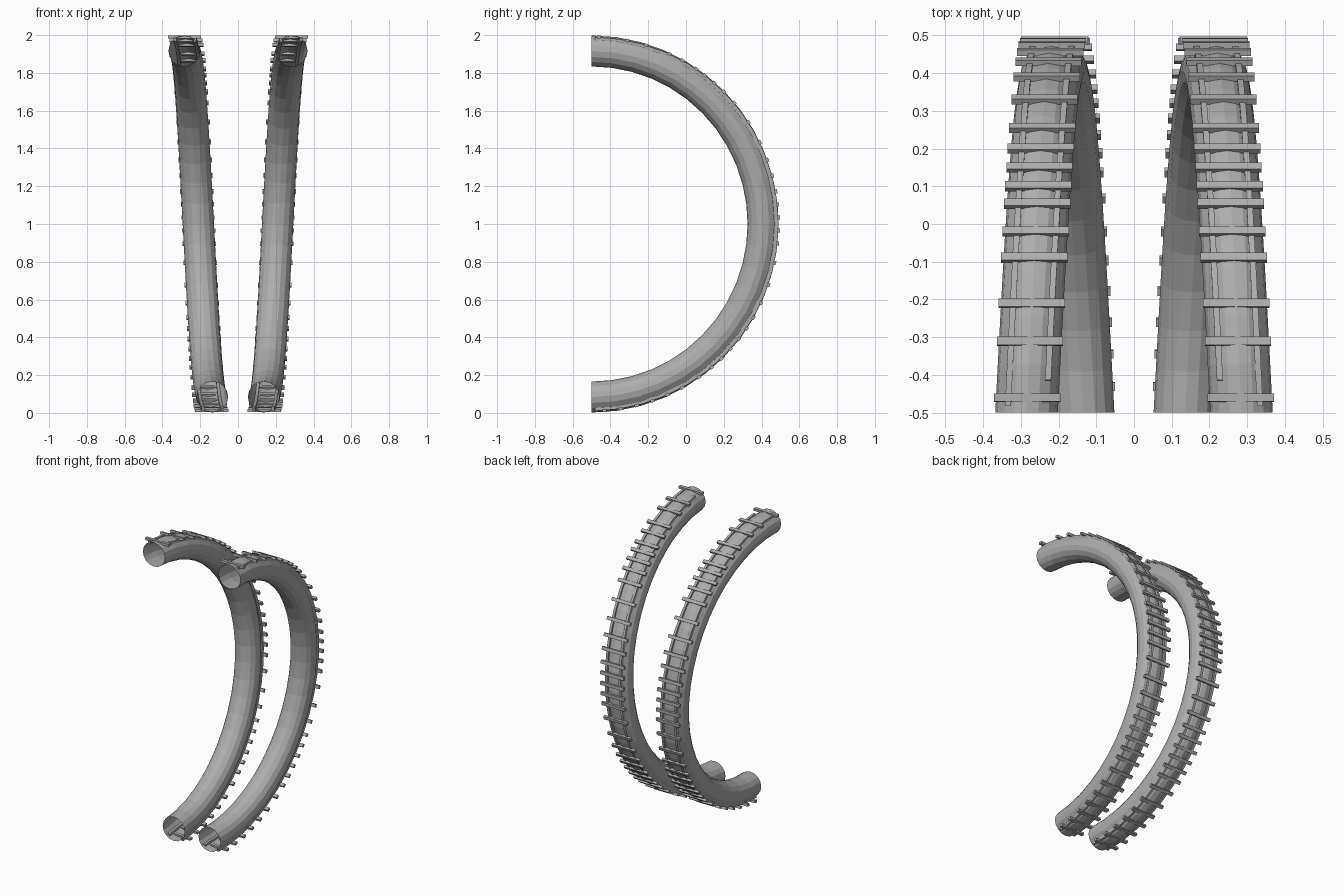
import bpy, bmesh
from math import sin, cos, pi, radians
from mathutils import Vector

if "Cube" in bpy.data.objects:
    bpy.data.objects.remove(bpy.data.objects["Cube"])

grey = bpy.data.materials.new("dark_grey")
grey.diffuse_color = (0.42, 0.42, 0.42, 1)
grey.use_nodes = True
grey.node_tree.nodes["Principled BSDF"].inputs["Base Color"].default_value = grey.diffuse_color


def point(deg, r, dx=0.0):
    """Point on the slanted half ring: angle up from +y, radius, sideways offset."""
    t = radians(deg)
    return Vector((0.21 + 0.075 * deg / 90 + dx, -0.5 + r * cos(t), 1 + r * sin(t)))


def sweep(bm, start, end, steps, section, cap):
    """Sweep a section of (sideways, radius) points along the arc."""
    rings = []
    for i in range(steps + 1):
        deg = start + (end - start) * i / steps
        rings.append([bm.verts.new(point(deg, r, dx)) for dx, r in section(deg)])
    n = len(rings[0])
    for a, b in zip(rings, rings[1:]):
        for j in range(n):
            k = (j + 1) % n
            bm.faces.new((a[j], a[k], b[k], b[j]))
    if cap:
        bm.faces.new(rings[0])
        bm.faces.new(rings[-1])


def finish(bm, name):
    """Make a mirrored object from the bmesh."""
    bmesh.ops.recalc_face_normals(bm, faces=bm.faces)
    me = bpy.data.meshes.new(name)
    bm.to_mesh(me)
    bm.free()
    me.materials.append(grey)
    ob = bpy.data.objects.new(name, me)
    bpy.context.collection.objects.link(ob)
    mod = ob.modifiers.new("Mirror", 'MIRROR')
    mod.use_mirror_merge = False
    return ob


# Open-ended curved tubes
def tube_section(deg):
    centre = 0.908 + 0.008 * sin(radians(deg)) ** 2
    return [(0.083 * sin(2 * pi * j / 16), centre + 0.082 * cos(2 * pi * j / 16))
            for j in range(16)]


bm = bmesh.new()
sweep(bm, -90, 90, 24, tube_section, False)
finish(bm, "curved_tubes")


# Thin rails half sunk into the outer side
def rail_section(off):
    return lambda deg: [(off - 0.008, 0.968), (off + 0.008, 0.968),
                        (off + 0.008, 0.99), (off - 0.008, 0.99)]


bm = bmesh.new()
for off, end in ((-0.053, 85), (0.05, 89)):
    sweep(bm, -89, end, 24, rail_section(off), True)
finish(bm, "ladder_rails")

# Unevenly spaced crosswise rungs
angles = [87.7, 79, 73, 65.5, 61, 56, 52.7, 49, 45, 40.3, 33, 26, 20, 15, 10, 6, 2,
          -2, -6, -12, -19, -25, -30, -34, -38, -42, -46, -50, -55, -61, -66, -71,
          -76, -81, -86]
bm = bmesh.new()
for a in angles:
    c = point(a, 0.990)
    t = radians(a)
    radial = Vector((0, cos(t), sin(t))) * 0.008
    along = Vector((0, -sin(t), cos(t))) * 0.011
    side = Vector((0.088, 0, 0))
    loops = []
    for s in (-1, 1):
        loops.append([bm.verts.new(c + side * s + radial * u + along * v)
                      for u, v in ((-1, -1), (1, -1), (1, 1), (-1, 1))])
    for j in range(4):
        k = (j + 1) % 4
        bm.faces.new((loops[0][j], loops[0][k], loops[1][k], loops[1][j]))
    bm.faces.new(loops[0])
    bm.faces.new(loops[1])
finish(bm, "ladder_rungs")
